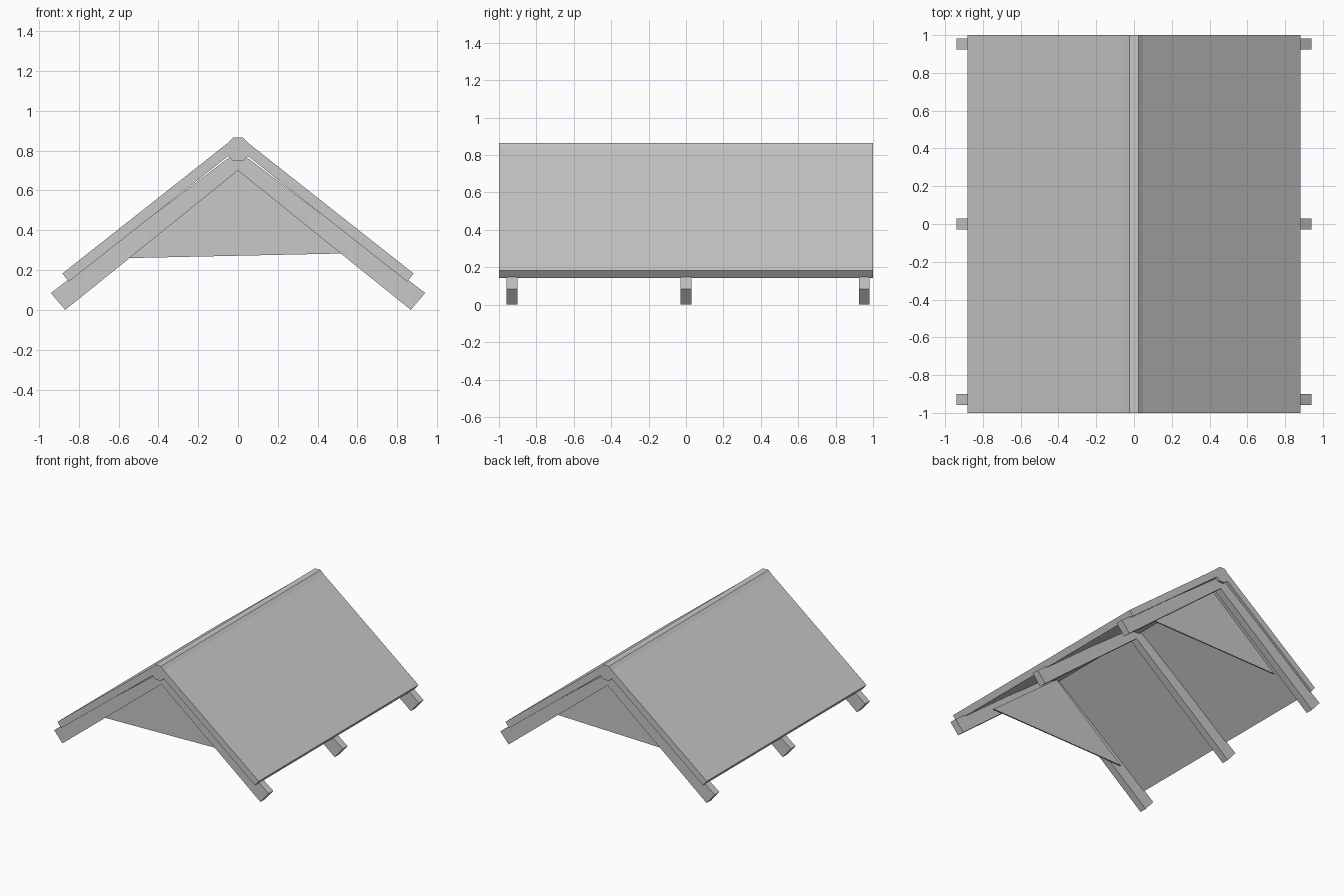
import bpy
import bmesh

cube = bpy.data.objects.get("Cube")
if cube:
    bpy.data.objects.remove(cube, do_unlink=True)

grey = bpy.data.materials.new("plain_grey")
grey.use_nodes = True
colour = (0.58, 0.58, 0.58, 1)
grey.diffuse_color = colour
grey.node_tree.nodes["Principled BSDF"].inputs["Base Color"].default_value = colour


def extrude_profile(name, profile, y0, y1, side=1):
    """Extrude an x-z outline along y; side=-1 mirrors it in x."""
    bm = bmesh.new()
    face = bm.faces.new([bm.verts.new((x * side, y0, z)) for x, z in profile])
    ext = bmesh.ops.extrude_face_region(bm, geom=[face])
    moved = [v for v in ext["geom"] if isinstance(v, bmesh.types.BMVert)]
    bmesh.ops.translate(bm, verts=moved, vec=(0, y1 - y0, 0))
    bmesh.ops.recalc_face_normals(bm, faces=bm.faces)
    mesh = bpy.data.meshes.new(name)
    bm.to_mesh(mesh)
    bm.free()
    mesh.materials.append(grey)
    obj = bpy.data.objects.new(name, mesh)
    bpy.context.collection.objects.link(obj)
    return obj


# Outlines of the sloping parts, on the +x side
panel = [(0.882, 0.183), (0.85, 0.142), (0.03, 0.788), (0.03, 0.855)]
rafter = [(0.94, 0.085), (0.868, 0), (0, 0.70), (0, 0.80)]
rafter_rows = {"front": -0.93, "middle": 0, "back": 0.953}

for side_name, side in (("left", 1), ("right", -1)):
    # Roof panel
    extrude_profile(side_name + "_roof_panel", panel, -1, 1, side)
    # Rafters
    for row, y in rafter_rows.items():
        extrude_profile(f"{row}_{side_name}_rafter", rafter, y - 0.029, y + 0.029, side)

# Octagonal ridge beam
r, h, mid = 0.058, 0.024, 0.807
octagon = [(h, r), (r, h), (r, -h), (h, -r), (-h, -r), (-r, -h), (-r, h), (-h, r)]
extrude_profile("ridge_beam", [(x, mid + z) for x, z in octagon], -1, 1)

# Thin gable boards with a slightly sloping lower edge
gable = [(-0.61, 0.259), (0.60, 0.285), (0, 0.755)]
for name, y in (("front_gable", -0.88), ("back_gable", 0.86)):
    extrude_profile(name, gable, y - 0.005, y + 0.005)
